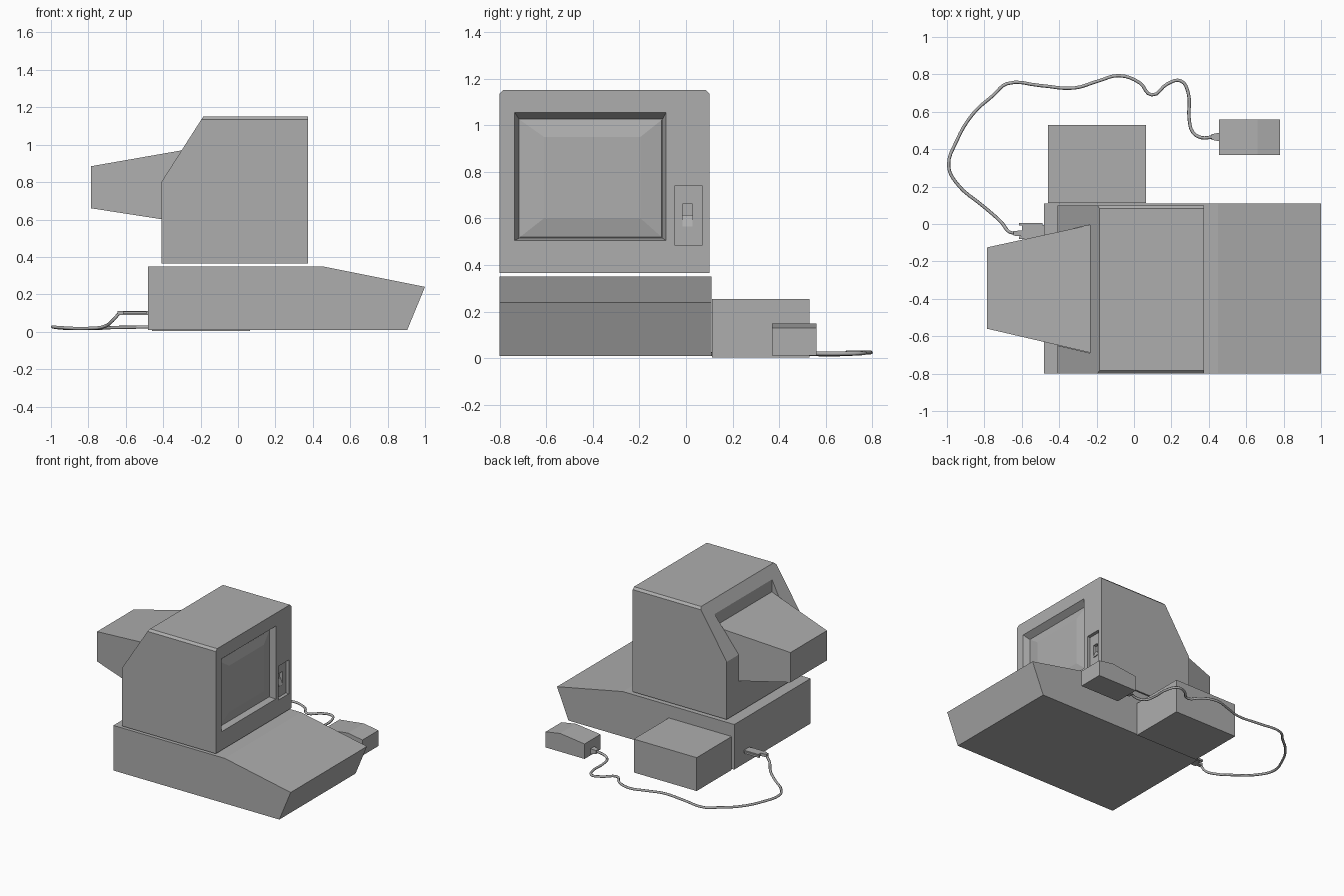
import bpy, bmesh

if "Cube" in bpy.data.objects:
    bpy.data.objects.remove(bpy.data.objects["Cube"])

grey = bpy.data.materials.new("plain_grey")
grey.diffuse_color = (0.42, 0.42, 0.42, 1)
grey.use_nodes = True
grey.node_tree.nodes["Principled BSDF"].inputs["Base Color"].default_value = grey.diffuse_color


def finish(name, bm):
    bmesh.ops.recalc_face_normals(bm, faces=bm.faces)
    me = bpy.data.meshes.new(name)
    bm.to_mesh(me)
    bm.free()
    me.materials.append(grey)
    ob = bpy.data.objects.new(name, me)
    bpy.context.collection.objects.link(ob)
    return ob


def bridge(name, rings, chamfer_z=None):
    """Closed solid through rings of equal point count."""
    bm = bmesh.new()
    rows = [[bm.verts.new(p) for p in r] for r in rings]
    n = len(rows[0])
    bm.faces.new(rows[0])
    bm.faces.new(rows[-1])
    for a, b in zip(rows, rows[1:]):
        for i in range(n):
            j = (i + 1) % n
            bm.faces.new((a[i], a[j], b[j], b[i]))
    if chamfer_z is not None:
        edges = [e for e in bm.edges
                 if all(abs(v.co.z - chamfer_z) < 1e-4 for v in e.verts)
                 and abs(e.verts[0].co.y - e.verts[1].co.y) < 1e-4]
        bmesh.ops.bevel(bm, geom=edges, offset=0.016, segments=1,
                        affect='EDGES', profile=0.5)
    return finish(name, bm)


def prism(name, profile, y0, y1, chamfer_z=None):
    """XZ profile pulled along y."""
    return bridge(name, [[(x, y, z) for x, z in profile] for y in (y0, y1)], chamfer_z)


def loft(name, sections):
    """Rectangles (x, y0, y1, z0, z1) joined along x."""
    return bridge(name, [[(x, a, c), (x, b, c), (x, b, d), (x, a, d)]
                         for x, a, b, c, d in sections])


def box(name, x0, x1, y0, y1, z0, z1):
    return loft(name, [(x0, y0, y1, z0, z1), (x1, y0, y1, z0, z1)])


def cut(target, cutter):
    cutter.hide_render = True
    m = target.modifiers.new("cut", 'BOOLEAN')
    m.operation = 'DIFFERENCE'
    m.solver = 'EXACT'
    m.object = cutter
    bpy.context.view_layer.objects.active = target
    bpy.ops.object.modifier_apply(modifier=m.name)
    bpy.data.objects.remove(cutter)


# Keyboard base with sloping front deck
prism("keyboard_base", [(-0.48, 0.01), (0.905, 0.01), (1.0, 0.24),
                        (0.45, 0.35), (-0.48, 0.35)], -0.8, 0.11)

# Monitor case
case = prism("monitor_case", [(-0.41, 0.365), (0.375, 0.365), (0.375, 1.152),
                              (-0.185, 1.152), (-0.41, 0.80)], -0.8, 0.1, 1.152)

# Screen recess, switch recess and slot, rear opening
cut(case, loft("screen_cutter", [(0.33, -0.717, -0.1, 0.515, 1.027),
                                 (0.375, -0.735, -0.085, 0.505, 1.055),
                                 (0.40, -0.735, -0.085, 0.505, 1.055)]))
cut(case, box("panel_cutter", 0.35, 0.40, -0.05, 0.07, 0.485, 0.74))
cut(case, box("slot_cutter", 0.325, 0.36, -0.016, 0.028, 0.565, 0.662))
cut(case, loft("rear_cutter", [(-0.6, -0.605, -0.085, 0.75, 1.3),
                               (-0.235, -0.69, -0.005, 0.75, 1.3)]))

# Bulging screen glass
loft("screen", [(0.31, -0.717, -0.1, 0.515, 1.027),
                (0.335, -0.712, -0.105, 0.52, 1.022),
                (0.352, -0.61, -0.195, 0.6, 0.95)])

# Rocker switch
prism("rocker_switch", [(0.32, 0.566), (0.355, 0.566), (0.335, 0.614), (0.32, 0.614)],
      -0.015, 0.027)

# Tapered tube housing at the back
loft("tube_housing", [(-0.785, -0.56, -0.125, 0.66, 0.885),
                      (-0.225, -0.69, -0.003, 0.573, 0.983)])

# Box beside the base
box("side_unit", -0.46, 0.065, 0.112, 0.53, 0.003, 0.255)

# Mouse with peaked top and cable sleeve
prism("mouse", [(0.455, 0.012), (0.78, 0.012), (0.78, 0.13),
                (0.66, 0.15), (0.455, 0.125)], 0.37, 0.56)
loft("mouse_cable_sleeve", [(0.415, 0.45, 0.48, 0.03, 0.055),
                            (0.457, 0.442, 0.488, 0.022, 0.062)])

# Plug on the back of the base, with two thumb screws
box("plug_body", -0.60, -0.478, -0.068, -0.006, 0.09, 0.112)
for y in (-0.073, -0.001):
    box("plug_screw", -0.615, -0.49, y - 0.006, y + 0.006, 0.094, 0.108)
loft("plug_sleeve", [(-0.645, -0.062, -0.038, 0.09, 0.112),
                     (-0.598, -0.066, -0.034, 0.09, 0.112)])

# Mouse cable
path = [(0.42, 0.465, 0.042), (0.36, 0.462, 0.03), (0.315, 0.49, 0.022),
        (0.295, 0.56, 0.02), (0.29, 0.70, 0.02), (0.25, 0.765, 0.022),
        (0.18, 0.75, 0.025), (0.095, 0.69, 0.025), (0.03, 0.755, 0.025),
        (-0.08, 0.793, 0.025), (-0.19, 0.765, 0.025), (-0.32, 0.727, 0.025),
        (-0.50, 0.74, 0.025), (-0.68, 0.75, 0.022), (-0.75, 0.69, 0.018),
        (-0.86, 0.59, 0.017), (-0.95, 0.44, 0.02), (-0.991, 0.31, 0.026),
        (-0.95, 0.22, 0.022), (-0.80, 0.09, 0.018), (-0.71, 0.01, 0.03),
        (-0.67, -0.04, 0.06), (-0.635, -0.05, 0.1)]
cu = bpy.data.curves.new("mouse_cable", 'CURVE')
cu.dimensions = '3D'
cu.bevel_depth = 0.009
cu.bevel_resolution = 1
cu.use_fill_caps = True
cu.resolution_u = 4
sp = cu.splines.new('BEZIER')
sp.bezier_points.add(len(path) - 1)
for bp, p in zip(sp.bezier_points, path):
    bp.co = p
    bp.handle_left_type = bp.handle_right_type = 'AUTO'
cu.materials.append(grey)
bpy.context.collection.objects.link(bpy.data.objects.new("mouse_cable", cu))
